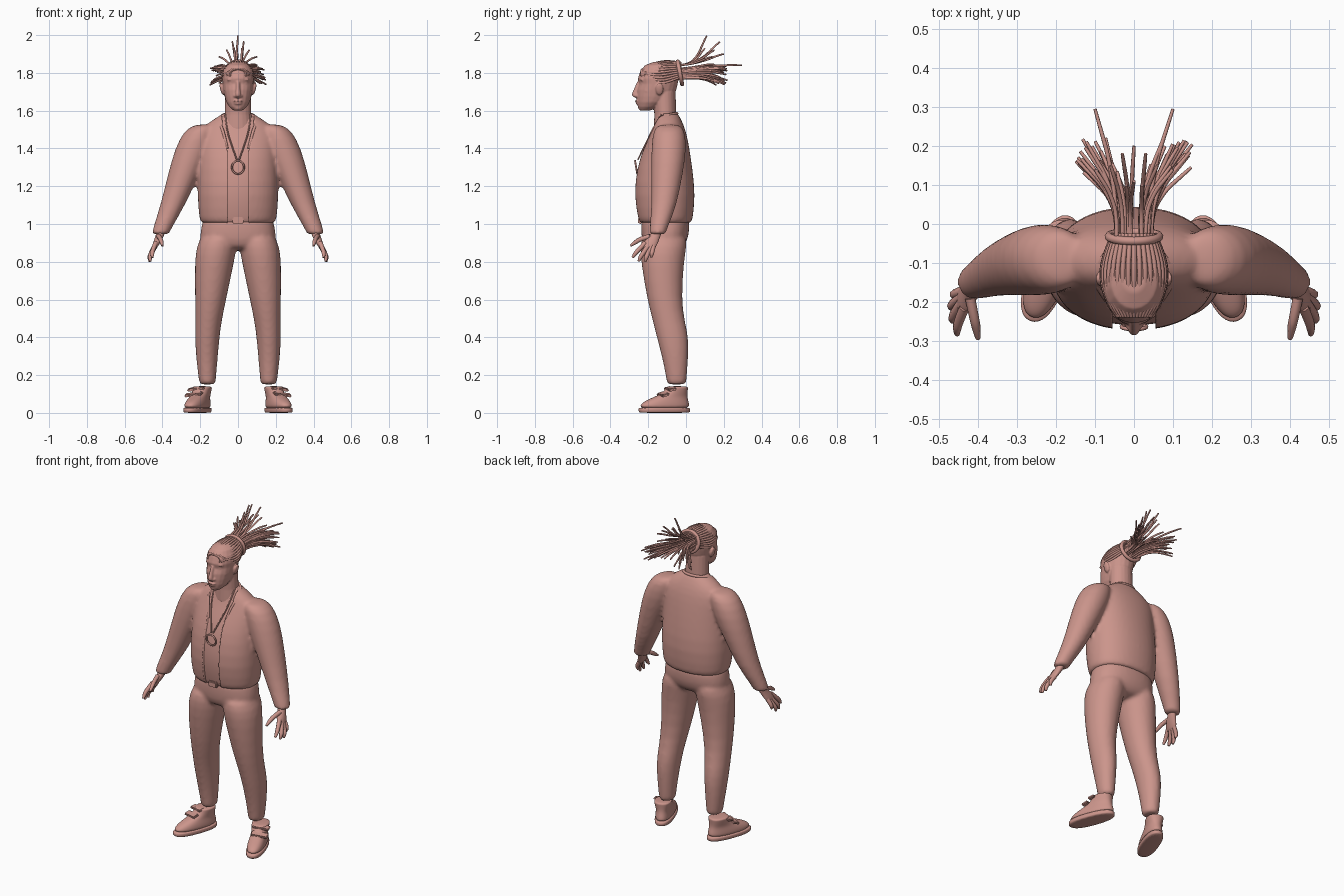
import bpy, bmesh, math, random
from mathutils import Matrix, Vector

random.seed(4)
if "Cube" in bpy.data.objects:
    bpy.data.objects.remove(bpy.data.objects["Cube"])

CLAY = (0.60, 0.30, 0.26, 1)
mat = bpy.data.materials.new("dusty_pink")
mat.use_nodes = True
mat.diffuse_color = CLAY
mat.node_tree.nodes["Principled BSDF"].inputs["Base Color"].default_value = CLAY


def loft(bm, rings, side=1, power=2.0, n=20, matrix=None):
    """Horizontal rings (x, y, z, rx, ry) skinned into a closed solid."""
    loops = []
    for x, y, z, rx, ry in rings:
        loop = []
        for i in range(n):
            c, s = math.cos(math.tau * i / n), math.sin(math.tau * i / n)
            px = math.copysign(abs(c) ** (2 / power), c) * rx
            py = math.copysign(abs(s) ** (2 / power), s) * ry
            co = Vector((side * (x + px), y + py, z))
            loop.append(bm.verts.new(matrix @ co if matrix else co))
        loops.append(loop)
    for a, b in zip(loops, loops[1:]):
        for i in range(n):
            j = (i + 1) % n
            bm.faces.new((a[i], a[j], b[j], b[i]))
    bm.faces.new(loops[0])
    bm.faces.new(loops[-1])


def blob(bm, loc, scale, rot=0):
    m = Matrix.Translation(loc) @ Matrix.Rotation(rot, 4, 'Y') @ Matrix.Diagonal((*scale, 1))
    bmesh.ops.create_uvsphere(bm, u_segments=16, v_segments=10, radius=1, matrix=m)


def finish(name, bm, subsurf=0, voxel=0, smooth=0):
    bmesh.ops.recalc_face_normals(bm, faces=bm.faces)
    me = bpy.data.meshes.new(name)
    bm.to_mesh(me)
    bm.free()
    me.materials.append(mat)
    for p in me.polygons:
        p.use_smooth = True
    ob = bpy.data.objects.new(name, me)
    bpy.context.collection.objects.link(ob)
    if subsurf:
        ob.modifiers.new("round", 'SUBSURF').levels = subsurf
        ob.modifiers["round"].render_levels = subsurf
    if voxel:
        r = ob.modifiers.new("fuse", 'REMESH')
        r.mode, r.voxel_size, r.use_smooth_shade = 'VOXEL', voxel, True
    if smooth:
        s = ob.modifiers.new("soften", 'SMOOTH')
        s.factor, s.iterations = 0.5, smooth
    return ob


def strands(name, paths, radius, taper=None, cyclic=False):
    cu = bpy.data.curves.new(name, 'CURVE')
    cu.dimensions, cu.bevel_depth, cu.bevel_resolution = '3D', radius, 2
    cu.use_fill_caps, cu.resolution_u = True, 5
    for path in paths:
        sp = cu.splines.new('NURBS')
        sp.points.add(len(path) - 1)
        for i, co in enumerate(path):
            sp.points[i].co = (*co, 1)
            sp.points[i].radius = taper[i] if taper else 1
        sp.order_u, sp.use_endpoint_u, sp.use_cyclic_u = 3, not cyclic, cyclic
    cu.materials.append(mat)
    ob = bpy.data.objects.new(name, cu)
    bpy.context.collection.objects.link(ob)
    return ob


def box(name, loc, size, rot=(0, 0, 0)):
    bm = bmesh.new()
    bmesh.ops.create_cube(bm, size=1, matrix=Matrix.Diagonal((*size, 1)))
    bmesh.ops.bevel(bm, geom=bm.edges[:], offset=min(size) * 0.3, segments=2, affect='EDGES')
    ob = finish(name, bm)
    ob.location, ob.rotation_euler = loc, rot
    with bpy.context.temp_override(object=ob, active_object=ob, selected_objects=[ob],
                                   selected_editable_objects=[ob]):
        bpy.ops.object.shade_smooth_by_angle()


# Jacket: torso and sleeves fused, then the front cut open
torso = [(0, -.11, 1.0, .2, .14), (0, -.11, 1.01, .205, .145), (0, -.115, 1.15, .22, .168),
         (0, -.115, 1.3, .212, .15), (0, -.105, 1.4, .205, .125), (0, -.093, 1.49, .205, .095),
         (0, -.095, 1.545, .15, .075), (0, -.1, 1.58, .085, .06), (0, -.1, 1.59, .08, .055)]
sleeve = [(.17, -.09, 1.53, .05, .055), (.2, -.09, 1.5, .085, .085), (.235, -.09, 1.4, .1, .095),
          (.285, -.1, 1.27, .085, .085), (.345, -.115, 1.1, .066, .068),
          (.4, -.145, .98, .05, .048), (.41, -.15, .95, .046, .043), (.41, -.15, .945, .046, .043)]
bm = bmesh.new()
loft(bm, torso, power=2.2)
for s in (1, -1):
    loft(bm, sleeve, s)
jacket = finish("jacket", bm, 1, .011, 4)

bm = bmesh.new()
edge = [(.055, .9), (.055, 1.38), (.08, 1.5), (.09, 1.65)]
outline = edge + [(-x, z) for x, z in reversed(edge)]
f = bm.faces.new([bm.verts.new((x, -.4, z)) for x, z in outline])
new = bmesh.ops.extrude_face_region(bm, geom=[f])["geom"]
bmesh.ops.translate(bm, verts=[v for v in new if isinstance(v, bmesh.types.BMVert)], vec=(0, .28, 0))
cutter = finish("opening_cutter", bm)
cutter.hide_render = True
cutter.hide_set(True)
cut = jacket.modifiers.new("opening", 'BOOLEAN')
cut.operation, cut.object, cut.solver = 'DIFFERENCE', cutter, 'EXACT'

bm = bmesh.new()
loft(bm, [(x, y, z, rx - .017, ry - .014) for x, y, z, rx, ry in torso], power=2.2)
finish("undershirt", bm, 2)

# Collar, necklace, pendant and belt buckle
half = [(.058, -.21, 1.4), (.075, -.185, 1.48), (.095, -.155, 1.53), (.092, -.1, 1.575), (.05, -.055, 1.585)]
strands("collar", [half + [(0, -.045, 1.585)] + [(-x, y, z) for x, y, z in reversed(half)]], .008)
cord = [(.068, -.13, 1.58), (.06, -.178, 1.5), (.035, -.215, 1.42), (.006, -.255, 1.34)]
strands("necklace", [[(s * x, y, z) for x, y, z in cord] for s in (1, -1)], .004)
strands("pendant", [[(math.sin(a) * .033, -.264 - math.cos(a) * .006, 1.3 + math.cos(a) * .036)
                     for a in (math.tau * i / 12 for i in range(12))]], .005, cyclic=True)
box("belt_buckle", (0, -.243, 1.018), (.06, .02, .036))

# Trousers
bm = bmesh.new()
loft(bm, [(0, -.11, 1.03, .185, .125), (0, -.11, 1.02, .188, .128), (0, -.11, .95, .205, .13),
          (0, -.115, .89, .2, .115), (0, -.12, .86, .14, .08)], power=2.3)
leg = [(.1, -.112, .96, .09, .12), (.113, -.12, .88, .108, .125), (.125, -.125, .8, .106, .115),
       (.145, -.115, .6, .083, .092), (.157, -.09, .48, .07, .085), (.163, -.07, .4, .066, .086),
       (.165, -.055, .28, .057, .068), (.162, -.05, .16, .044, .052), (.162, -.05, .15, .044, .052)]
for s in (1, -1):
    loft(bm, leg, s)
finish("trousers", bm, 1, .011, 5)

# Head: skull, neck and features fused
bm = bmesh.new()
loft(bm, [(0, -.215, 1.602, .026, .03), (0, -.2, 1.62, .046, .055), (0, -.183, 1.645, .062, .076),
          (0, -.168, 1.675, .071, .093), (0, -.155, 1.71, .078, .104), (0, -.146, 1.742, .082, .102),
          (0, -.146, 1.77, .084, .109), (0, -.142, 1.81, .079, .1), (0, -.138, 1.84, .061, .08),
          (0, -.135, 1.857, .03, .04)], power=2.1)
loft(bm, [(0, -.1, 1.5, .085, .07), (0, -.11, 1.58, .07, .058), (0, -.115, 1.7, .068, .06)])
loft(bm, [(0, -.246, 1.755, .01, .012), (0, -.259, 1.715, .011, .017), (0, -.267, 1.69, .015, .02),
          (0, -.267, 1.677, .016, .018), (0, -.258, 1.668, .012, .012)], n=12)
blob(bm, (0, -.254, 1.651), (.026, .017, .0065))
blob(bm, (0, -.25, 1.638), (.023, .017, .0075))
blob(bm, (0, -.234, 1.614), (.024, .02, .013))
for s in (1, -1):
    blob(bm, (s * .016, -.256, 1.678), (.009, .013, .008))
    blob(bm, (s * .034, -.23, 1.765), (.026, .015, .007), s * .1)
    blob(bm, (s * .033, -.23, 1.742), (.014, .01, .006))
    blob(bm, (s * .045, -.205, 1.705), (.024, .022, .016))
    blob(bm, (s * .085, -.14, 1.715), (.01, .021, .034), s * .25)
finish("head", bm, 0, .0045, 4)

# Braids lying over the scalp, gathered at the tie: stations are (y, centre z, rx, rz)
scalp = [(-.236, 1.795, .04, .018), (-.205, 1.785, .066, .052), (-.14, 1.775, .085, .084),
         (-.08, 1.785, .077, .078), (-.025, 1.8, .052, .052)]
braids = []
for i in range(23):
    a = math.radians(-112 + 224 * i / 22)
    braids.append([(math.sin(a) * rx, y, z + math.cos(a) * rz) for y, z, rx, rz in scalp])
strands("scalp_braids", braids, .0065)
strands("hair_tie", [[(math.sin(a) * .066, -.032 - .012 * math.cos(a), 1.8 + math.cos(a) * .062)
                      for a in (math.tau * i / 14 for i in range(14))]], .011, cyclic=True)

# Loose dreadlocks fanning out behind the tie
tips = [(0, .11, 1.997), (0, .2, 1.9)]
for s in (1, -1):
    tips += [(s * x, y, z) for x, y, z in
             [(.03, .18, 1.965), (.1, .295, 1.84), (.06, .15, 1.92), (.1, .14, 1.885), (.02, .1, 1.93)]]
    for i in range(24):
        x = .025 + .125 * math.sqrt((i + .5) / 24)
        tips.append((s * x, random.uniform(.13, .22), random.uniform(1.735, 1.9 - x * .5)))
locks = []
for x, y, z in tips:
    sx = max(-.045, min(.045, x * .4 + random.uniform(-.012, .012)))
    sz = 1.8 + max(-.035, min(.04, (z - 1.8) * .5))
    locks.append([(sx, -.04, sz), (sx * .95, .02, sz + .005),
                  (sx + (x - sx) * .3, .02 + (y - .02) * .5, sz + (z - sz) * .3 + .01),
                  (sx + (x - sx) * .75, .02 + (y - .02) * .82, sz + (z - sz) * .75 + .008), (x, y, z)])
strands("dreadlocks", locks, .0055, (1, 1, 1, .95, .75))

# Hands and shoes
fingers = [[(.435, -.215, .9), (.45, -.25, .865), (.455, -.272, .84), (.453, -.283, .822)],
           [(.44, -.2, .885), (.46, -.228, .845), (.467, -.245, .82), (.464, -.25, .802)],
           [(.44, -.185, .88), (.463, -.203, .84), (.47, -.213, .818), (.466, -.216, .8)],
           [(.438, -.172, .885), (.458, -.178, .855), (.463, -.182, .838), (.458, -.184, .824)],
           [(.42, -.19, .935), (.41, -.24, .922), (.403, -.272, .9), (.4, -.294, .885)]]
for s, label in ((1, "left"), (-1, "right")):
    bm = bmesh.new()
    loft(bm, [(.407, -.152, .97, .025, .027), (.413, -.16, .94, .022, .027),
              (.425, -.182, .912, .021, .038), (.438, -.195, .885, .017, .041),
              (.444, -.2, .868, .011, .032)], s)
    finish(label + "_palm", bm, 2)
    strands(label + "_fingers", [[(s * x, y, z) for x, y, z in p] for p in fingers],
            .0125, (1.05, 1, .9, .5))
    turn = Matrix.Translation((s * .172, 0, 0)) @ Matrix.Rotation(s * .36, 4, 'Z')
    bm = bmesh.new()
    loft(bm, [(0, -.122, 0, .05, .142), (0, -.122, .004, .053, .145), (0, -.122, .025, .054, .146),
              (0, -.122, .029, .053, .145)], power=2.4, matrix=turn)
    finish(label + "_sole", bm, 1)
    bm = bmesh.new()
    loft(bm, [(0, -.122, .02, .05, .14), (0, -.12, .045, .051, .138), (0, -.108, .065, .048, .12),
              (0, -.085, .085, .044, .092), (0, -.062, .105, .046, .068), (0, -.052, .13, .05, .06),
              (0, -.05, .142, .05, .058)], power=2.3, matrix=turn)
    finish(label + "_shoe", bm, 2)
    for k, (y, z, tilt) in enumerate([(-.135, .098, .3), (-.095, .127, .2)]):
        spot = turn @ Vector((s * .015, y, z))
        box(f"{label}_strap_{k + 1}", spot, (.095, .04, .014), (tilt, s * .1, s * .36))
